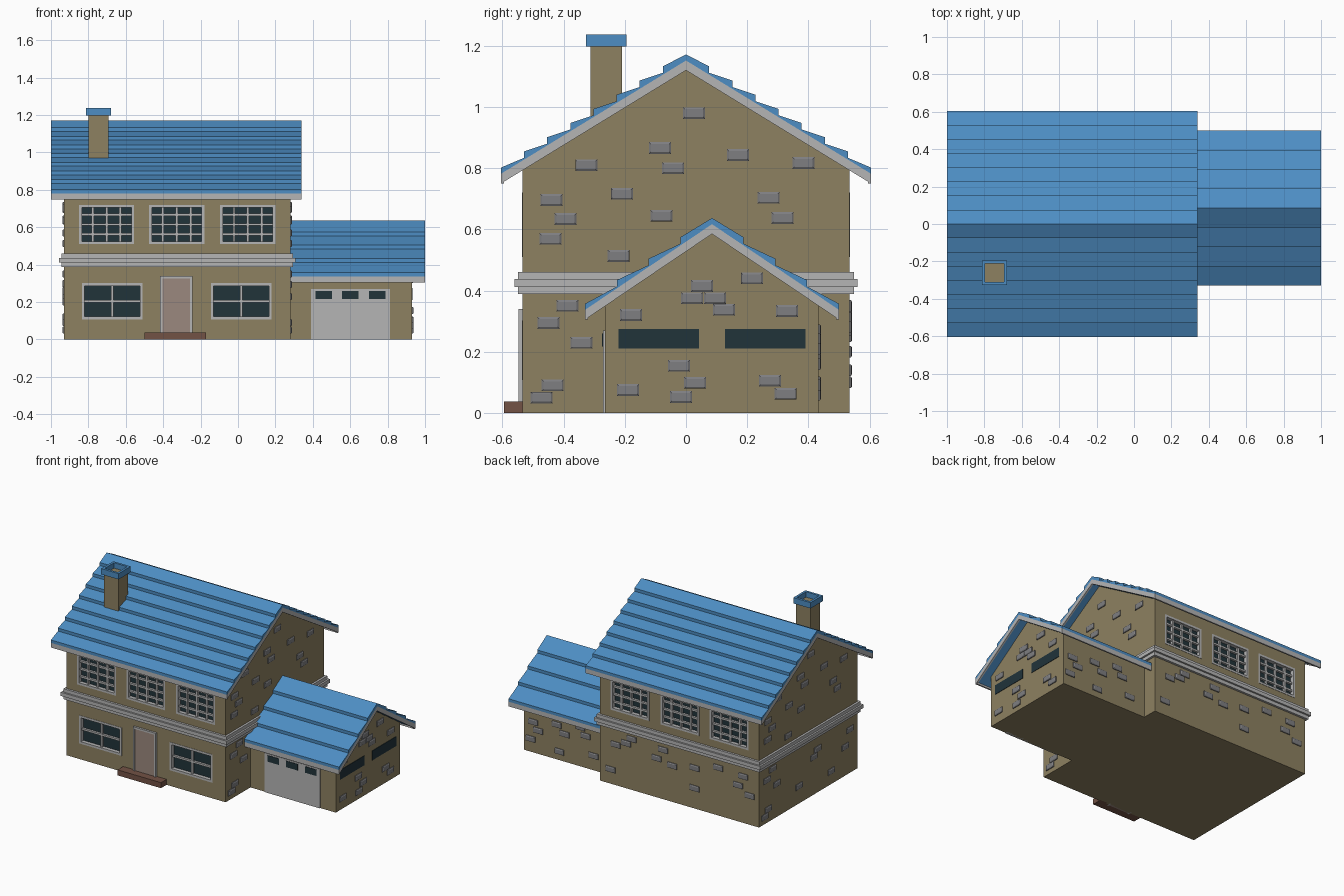
import bpy, bmesh

if "Cube" in bpy.data.objects:
    bpy.data.objects.remove(bpy.data.objects["Cube"])

def mat(name, r, g, b):
    m = bpy.data.materials.new(name)
    m.diffuse_color = (r, g, b, 1)
    m.use_nodes = True
    m.node_tree.nodes["Principled BSDF"].inputs["Base Color"].default_value = m.diffuse_color
    return m

TAN = mat("wall_tan", .27, .22, .12)
BLUE = mat("roof_blue", .075, .27, .55)
TRIM = mat("trim_grey", .46, .46, .46)
GLASS = mat("glass_dark", .015, .033, .042)
STONE = mat("stone_grey", .21, .21, .22)
DOOR = mat("door_beige", .33, .25, .21)
BROWN = mat("step_brown", .17, .085, .06)

def finish(name, bm, m):
    bmesh.ops.recalc_face_normals(bm, faces=bm.faces[:])
    me = bpy.data.meshes.new(name)
    bm.to_mesh(me)
    bm.free()
    if m:
        me.materials.append(m)
    ob = bpy.data.objects.new(name, me)
    bpy.context.collection.objects.link(ob)
    return ob

def loft(bm, a, b):
    """Closed solid between two matching rings of points."""
    va = [bm.verts.new(p) for p in a]
    vb = [bm.verts.new(p) for p in b]
    n = len(va)
    bm.faces.new(va)
    bm.faces.new(vb[::-1])
    for i in range(n):
        bm.faces.new((va[i], vb[i], vb[(i + 1) % n], va[(i + 1) % n]))

def boxes(name, items, m):
    bm = bmesh.new()
    for x0, x1, y0, y1, z0, z1 in items:
        ring = ((x0, y0), (x1, y0), (x1, y1), (x0, y1))
        loft(bm, [(x, y, z0) for x, y in ring], [(x, y, z1) for x, y in ring])
    return finish(name, bm, m)

def prisms(name, profile, spans, m):
    """Extrude a (y, z) profile along x over each span."""
    bm = bmesh.new()
    for x0, x1 in spans:
        loft(bm, [(x0, y, z) for y, z in profile], [(x1, y, z) for y, z in profile])
    return finish(name, bm, m)

def gable_walls(name, x0, x1, yc, hw, peak, slope):
    e = peak - slope * hw
    return prisms(name, [(yc - hw, 0), (yc + hw, 0), (yc + hw, e), (yc, peak), (yc - hw, e)],
                  [(x0, x1)], TAN)

def chevron(yc, hw, peak, slope, lo, hi):
    e = peak - slope * hw
    return [(yc - hw, e + lo), (yc, peak + lo), (yc + hw, e + lo),
            (yc + hw, e + hi), (yc, peak + hi), (yc - hw, e + hi)]

def roof(name, x0, x1, yc, hw, peak, slope, steps, rakes):
    t = .032
    # stepped shingle courses
    half = []
    for i in range(steps):
        for k, off in ((i, .006 if i else .02), (i + 1, .027 if i < steps - 1 else .02)):
            y = hw * k / steps
            half.append((y, peak + t - slope * y + off))
    prof = [(yc - y, z) for y, z in half[::-1]] + [(yc + y, z) for y, z in half[1:]]
    e = peak + t - slope * hw
    prof += [(yc + hw, e), (yc, peak + t), (yc - hw, e)]
    prisms(name + "_shingles", prof, [(x0, x1)], BLUE)
    # soffit, gable trim, eave trim
    prisms(name + "_soffit", chevron(yc, hw - .008, peak, slope, .006, t), [(x0 + .006, x1 - .006)], BLUE)
    prisms(name + "_gable_trim", chevron(yc, hw, peak, slope, 0, t), rakes, TRIM)
    z = peak - slope * hw
    boxes(name + "_eave_trim", [(x0, x1, yc + s * hw - (.01 if s > 0 else 0),
                                 yc + s * hw + (0 if s > 0 else .01), z, z + t) for s in (-1, 1)], TRIM)

# main house and garage shells
HW = .534
house = gable_walls("house_walls", -.93, .28, 0, HW, 1.125, .612)
gable_walls("garage_walls", .27, .93, .084, .349, .59, .675)
roof("house_roof", -1, .34, 0, .605, 1.12, .612, 8, [(-1, -.988), (.328, .34)])
roof("garage_roof", .275, 1, .085, .415, .585, .675, 4, [(.988, 1)])

# stepped band between the floors
boxes("floor_band", [(-.93 - o, .28 + o, -HW - o, HW + o, a, b) for o, a, b in
                     ((.015, .388, .412), (.027, .412, .437), (.015, .437, .46))], TRIM)

# windows, recessed into the walls
cuts = []

def window(name, x0, x1, z0, z1, nx, nz, side):
    def slab(a, b, c, d, out, inn):
        y = sorted((side * (HW + out), side * (HW + inn)))
        return (a, b, y[0], y[1], c, d)
    cuts.append(slab(x0, x1, z0, z1, .02, -.035))
    boxes(name + "_glass", [slab(x0, x1, z0, z1, -.024, -.035)], GLASS)
    f, h = .015, .0065
    bars = [slab(x0, x0 + f, z0, z1, .002, -.03), slab(x1 - f, x1, z0, z1, .002, -.03),
            slab(x0 + f, x1 - f, z0, z0 + f, .002, -.03), slab(x0 + f, x1 - f, z1 - f, z1, .002, -.03)]
    for i in range(1, nx):
        c = x0 + (x1 - x0) * i / nx
        bars.append(slab(c - h, c + h, z0 + f, z1 - f, -.008, -.03))
    for i in range(1, nz):
        c = z0 + (z1 - z0) * i / nz
        bars.append(slab(x0 + f, x1 - f, c - h, c + h, -.009, -.03))
    boxes(name + "_frame", bars, TRIM)

for i, x in enumerate((-.85, -.475, -.095)):
    for side, label in ((-1, "front"), (1, "back")):
        window(f"upper_{label}_window_{i + 1}", x, x + .295, .51, .72, 4, 4, side)
for i, x in enumerate((-.835, -.145)):
    window(f"lower_window_{i + 1}", x, x + .325, .108, .302, 2, 2, -1)

cutter = boxes("window_cutter", cuts, None)
cutter.hide_render = True
cutter.hide_viewport = True
mod = house.modifiers.new("window_holes", "BOOLEAN")
mod.operation = "DIFFERENCE"
mod.solver = "EXACT"
mod.object = cutter

# front door and step
boxes("front_door_frame", [(-.417, -.403, -.548, -.52, 0, .34), (-.257, -.243, -.548, -.52, 0, .34),
                           (-.403, -.257, -.548, -.52, .327, .34)], TRIM)
boxes("front_door", [(-.403, -.257, -.542, -.52, 0, .327)], DOOR)
boxes("front_step", [(-.5, -.17, -.595, -.525, 0, .038)], BROWN)

# garage door and garage windows
boxes("garage_door", [(.39, .812, -.271, -.25, 0, .27)], TRIM)
boxes("garage_door_windows", [(x, x + .088, -.274, -.26, .217, .26) for x in (.415, .557, .701)], GLASS)
boxes("garage_side_windows", [(.92, .933, y, y + .263, .21, .275) for y in (-.221, .127)], GLASS)

# chimney with open cap
boxes("chimney", [(-.8, -.692, -.312, -.21, .95, 1.2)], TAN)
X0, X1, Y0, Y1, w = -.812, -.68, -.327, -.195, .016
boxes("chimney_cap", [(X0, X0 + w, Y0, Y1, 1.197, 1.237), (X1 - w, X1, Y0, Y1, 1.197, 1.237),
                      (X0 + w, X1 - w, Y0, Y0 + w, 1.197, 1.237),
                      (X0 + w, X1 - w, Y1 - w, Y1, 1.197, 1.237)], BLUE)

# scattered wall stones with bevelled edges
def stones(name, axis, pos, out, centres):
    bm = bmesh.new()
    for u, z in centres:
        rings = []
        for a, b, d in ((.036, .019, -.01), (.036, .019, .005), (.03, .013, .009)):
            q = [(u - a, z - b), (u + a, z - b), (u + a, z + b), (u - a, z + b)]
            p = pos + out * d
            rings.append([(p, s, t) if axis == "x" else (s, p, t) for s, t in q])
        loft(bm, rings[0], rings[1])
        loft(bm, rings[1], rings[2])
    finish(name, bm, STONE)

gable = [(.026, .98), (-.085, .866), (.17, .843), (.384, .817), (-.326, .81), (-.042, .8), (-.21, .716),
         (-.44, .696), (-.394, .634), (-.443, .569), (-.08, .644), (.27, .703), (.316, .637), (-.22, .513)]
lower = [(-.45, .294), (-.388, .35), (-.342, .229), (-.436, .09), (-.472, .05)]
stones("house_right_stones", "x", .28, 1, gable + lower)
stones("house_left_stones", "x", -.93, -1, [(-y, z) for y, z in gable + lower] +
       [(-.45, .3), (-.4, .2), (-.1, .3), (-.06, .26), (.1, .12), (-.25, .09)])
stones("garage_right_stones", "x", .93, 1,
       [(-.18, .32), (.052, .415), (.02, .375), (.095, .375), (.124, .337), (.215, .44), (.33, .333),
        (-.023, .154), (.03, .098), (-.016, .052), (-.19, .075), (.274, .105), (.326, .062)])
stones("house_back_stones", "y", HW, 1,
       [(.16, .28), (.04, .35), (.08, .31), (-.2, .34), (-.15, .27), (-.27, .25), (-.44, .28), (-.44, .14),
        (-.62, .33), (-.81, .32), (-.77, .25), (-.86, .2), (.2, .1)])
stones("garage_back_stones", "y", .433, 1,
       [(.86, .21), (.82, .16), (.88, .09), (.68, .24), (.62, .19), (.5, .27), (.46, .22), (.4, .1), (.66, .06)])
